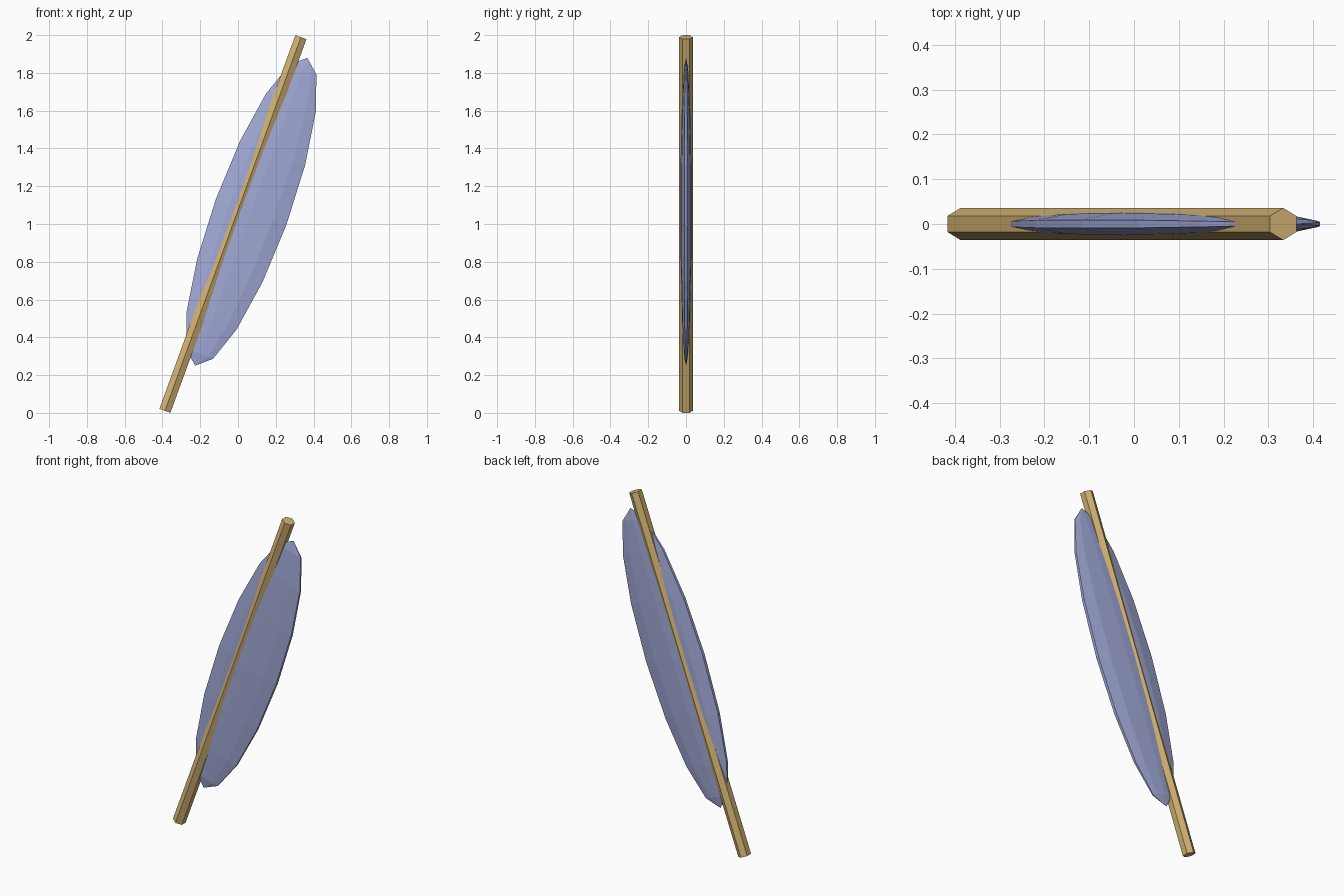
import bpy
import math

if "Cube" in bpy.data.objects:
    bpy.data.objects.remove(bpy.data.objects["Cube"])

TILT = math.radians(20)


def material(name, color):
    mat = bpy.data.materials.new(name)
    mat.diffuse_color = (*color, 1.0)
    mat.use_nodes = True
    mat.node_tree.nodes["Principled BSDF"].inputs["Base Color"].default_value = mat.diffuse_color
    return mat


def finish(name, mat, scale=(1, 1, 1)):
    obj = bpy.context.object
    obj.name = name
    obj.scale = scale
    obj.rotation_euler = (0, TILT, 0)
    obj.data.materials.append(mat)
    return obj


wood = material("tan wood", (0.65, 0.45, 0.17))
cloth = material("pale blue", (0.36, 0.40, 0.68))

# Leaning six-sided pole
bpy.ops.mesh.primitive_cylinder_add(vertices=6, radius=0.036, depth=2.105,
                                    location=(-0.027, 0, 1.0))
finish("pole", wood)

# Flattened, stretched low-poly sphere bulging to one side of the pole
bpy.ops.mesh.primitive_uv_sphere_add(segments=10, ring_count=8, radius=1,
                                     location=(0.07, 0, 1.065))
finish("furled_sail", cloth, (0.209, 0.030, 0.867))
